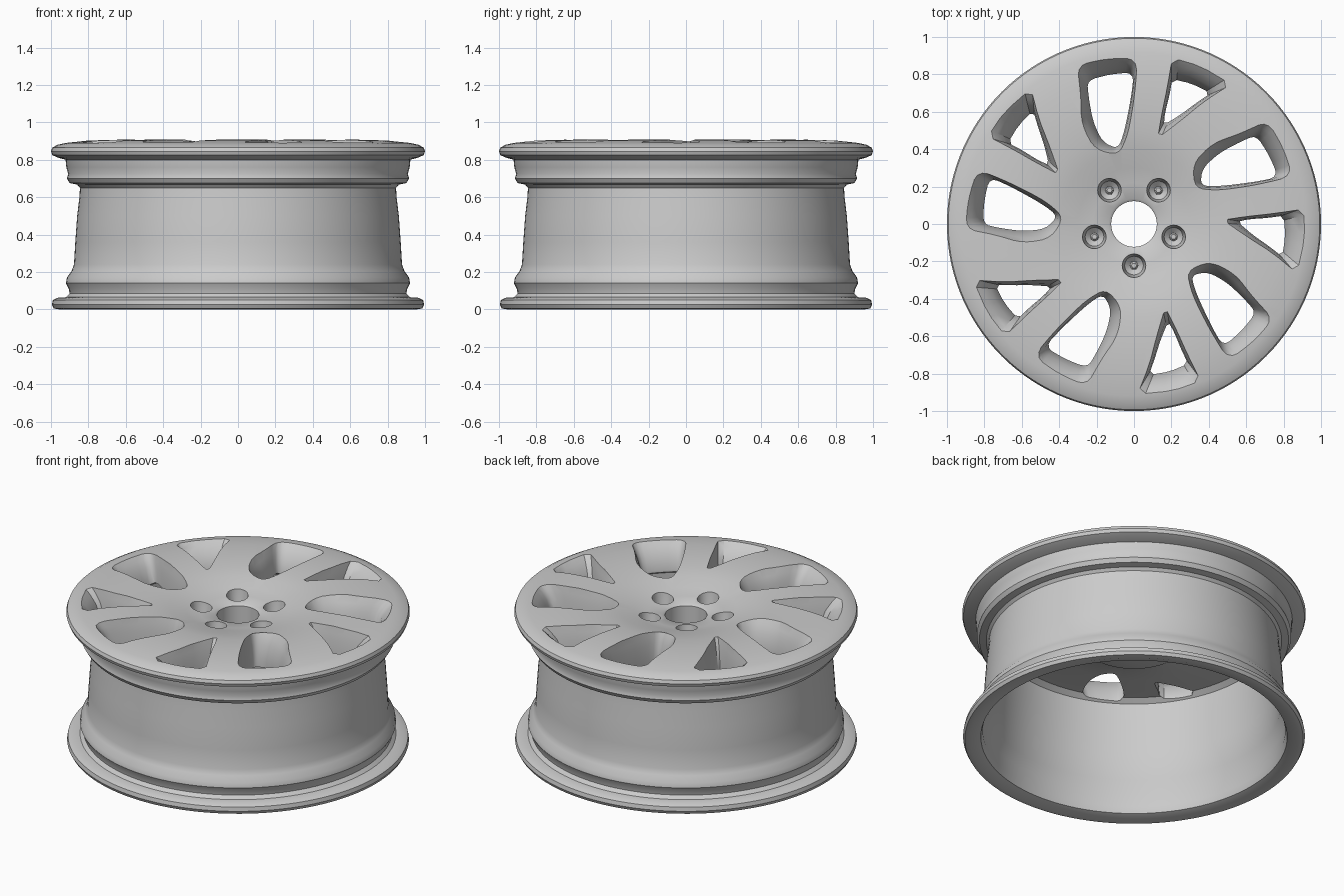
import bpy, bmesh, math
from mathutils import Vector, Matrix

cube = bpy.data.objects.get("Cube")
if cube:
    bpy.data.objects.remove(cube, do_unlink=True)

SEGMENTS = 120
FIFTH = math.tau / 5

metal = bpy.data.materials.new("light grey metal")
metal.use_nodes = True
GREY = (0.6, 0.6, 0.6, 1)
metal.diffuse_color = GREY
metal.node_tree.nodes["Principled BSDF"].inputs["Base Color"].default_value = GREY


def make_object(name, bm):
    bmesh.ops.recalc_face_normals(bm, faces=bm.faces[:])
    mesh = bpy.data.meshes.new(name)
    bm.to_mesh(mesh)
    bm.free()
    mesh.materials.append(metal)
    obj = bpy.data.objects.new(name, mesh)
    bpy.context.scene.collection.objects.link(obj)
    return obj


def add_loft(bm, rings, closed=False):
    """Skin a list of point rings; cap the ends unless the rings close up."""
    loops = [[bm.verts.new(p) for p in ring] for ring in rings]
    pairs = list(zip(loops, loops[1:]))
    if closed:
        pairs.append((loops[-1], loops[0]))
    else:
        bm.faces.new(loops[0])
        bm.faces.new(loops[-1])
    for a, b in pairs:
        for i in range(len(a)):
            j = (i + 1) % len(a)
            bm.faces.new((a[i], a[j], b[j], b[i]))


def circle(radius, z, centre=(0, 0), count=SEGMENTS):
    return [Vector((centre[0] + radius * math.cos(math.tau * i / count),
                    centre[1] + radius * math.sin(math.tau * i / count), z))
            for i in range(count)]


def rounded(points, passes=2):
    """Cut the corners of an outline to round them."""
    pts = [Vector(p) for p in points]
    for _ in range(passes):
        nxt = pts[1:] + pts[:1]
        pts = [q for a, b in zip(pts, nxt) for q in (a.lerp(b, .22), a.lerp(b, .78))]
    return pts


# Wheel body: barrel, lips and dished face turned from one (radius, z) profile
outside = [(.955, .0), (.985, .005), (.995, .025), (.99, .05), (.965, .062),
           (.92, .065), (.9, .085), (.905, .11), (.92, .14), (.915, .17),
           (.89, .205), (.877, .24), (.87, .36), (.86, .5), (.848, .6),
           (.845, .65), (.86, .667), (.9, .675), (.915, .7), (.908, .725),
           (.918, .76), (.922, .8), (.965, .812), (.993, .825), (1.0, .845),
           (.993, .865), (.965, .88)]
face = [(.92, .89), (.8, .903), (.65, .907), (.5, .9), (.4, .885),
        (.3, .86), (.22, .842), (.135, .835), (.122, .825)]
inside = [(.122, .645), (.29, .645), (.32, .665), (.5, .69), (.7, .73),
          (.79, .74), (.822, .715), (.825, .6), (.838, .4), (.85, .22),
          (.88, .15), (.88, .06), (.892, .02)]
bm = bmesh.new()
add_loft(bm, [circle(r, z) for r, z in outside + face + inside], closed=True)
body = make_object("wheel_body", bm)

# Window outlines on the face (top) and at the back (bottom)
wide_top = [(-.31, .86), (-.15, .895), (.02, .895), (.005, .7), (-.03, .48),
            (-.08, .36), (-.21, .39), (-.28, .53), (-.285, .7)]
wide_bottom = [(-.25, .768), (-.13, .8), (.0, .812), (-.015, .68), (-.05, .5),
               (-.085, .4), (-.17, .44), (-.22, .55), (-.243, .68)]
narrow_top = [(.205, .905), (.36, .86), (.535, .755), (.38, .66), (.24, .545),
              (.125, .455), (.145, .57), (.18, .74)]
narrow_bottom = [(.205, .775), (.31, .75), (.41, .7), (.33, .645), (.25, .585),
                 (.16, .53), (.165, .59), (.19, .69)]


def add_window(bm, top, bottom, passes, turn):
    top, bottom = rounded(top, passes), rounded(bottom, passes)
    rings = []
    # (height, share of the way from bottom outline to top outline)
    for z, t in ((.55, 0), (.74, 0), (.82, .3), (.865, .62), (.905, 1), (.96, 1.3)):
        rings.append([turn @ b.lerp(a, t).to_3d() + Vector((0, 0, z))
                      for a, b in zip(top, bottom)])
    add_loft(bm, rings)


# One cutter holds every window and bolt recess
bm = bmesh.new()
for k in range(5):
    turn = Matrix.Rotation(k * FIFTH, 3, 'Z')
    add_window(bm, wide_top, wide_bottom, 2, turn)
    add_window(bm, narrow_top, narrow_bottom, 1, turn)
    seat = turn @ Vector((0, -.222, 0))
    add_loft(bm, [circle(r, z, seat, 24)
                  for r, z in ((.022, .74), (.05, .765), (.06, .82), (.07, .9))])
cutter = make_object("window_cutter", bm)
cutter.hide_render = True

cut = body.modifiers.new("windows", 'BOOLEAN')
cut.operation = 'DIFFERENCE'
cut.solver = 'EXACT'
cut.object = cutter

bpy.ops.object.select_all(action='DESELECT')
body.select_set(True)
bpy.context.view_layer.objects.active = body
bpy.ops.object.modifier_apply(modifier=cut.name)
bpy.data.objects.remove(cutter, do_unlink=True)

# Small bolt heads in the recesses
bm = bmesh.new()
for k in range(5):
    seat = Matrix.Rotation(k * FIFTH, 3, 'Z') @ Vector((0, -.222, 0))
    add_loft(bm, [circle(r, z, seat, 6)
                  for r, z in ((.024, .735), (.024, .775), (.014, .785))])
bolts = make_object("bolt_heads", bm)

bpy.context.view_layer.objects.active = body
bpy.ops.object.shade_smooth_by_angle(angle=math.radians(35))
